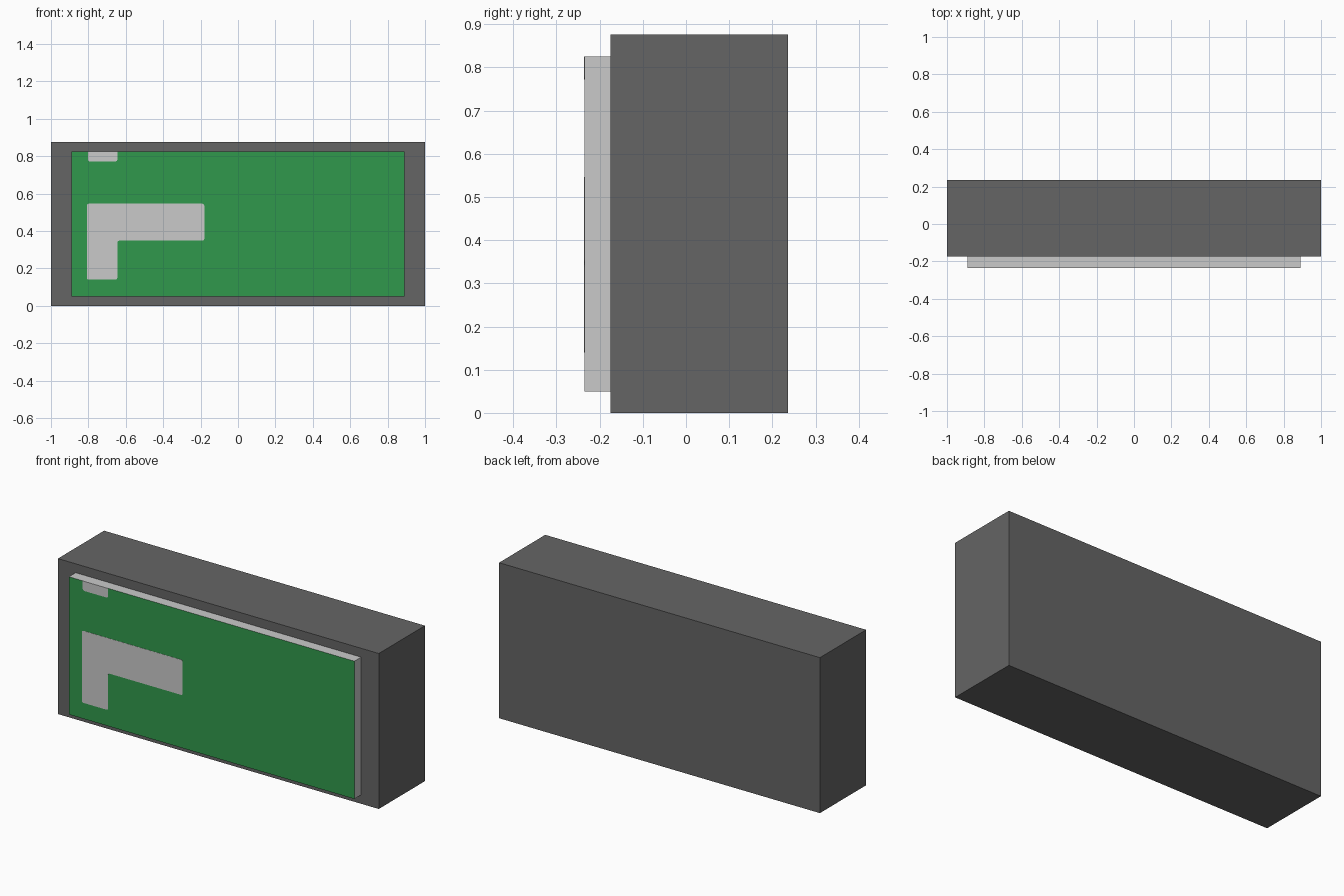
import bpy, bmesh

if "Cube" in bpy.data.objects:
    bpy.data.objects.remove(bpy.data.objects["Cube"])


def mat(name, rgb):
    m = bpy.data.materials.new(name)
    m.diffuse_color = (*rgb, 1)
    m.use_nodes = True
    m.node_tree.nodes["Principled BSDF"].inputs["Base Color"].default_value = m.diffuse_color
    return m


dark = mat("dark_grey", (0.13, 0.13, 0.13))
light = mat("light_grey", (0.59, 0.59, 0.59))
green = mat("screen_green", (0.03, 0.314, 0.072))


def finish(name, bm, mats):
    bmesh.ops.recalc_face_normals(bm, faces=bm.faces[:])
    me = bpy.data.meshes.new(name)
    for m in mats:
        me.materials.append(m)
    for f in bm.faces:
        # second material goes on the face pointing to the front
        f.normal_update()
        if len(mats) > 1 and f.normal.y < -0.9:
            f.material_index = 1
    bm.to_mesh(me)
    bm.free()
    ob = bpy.data.objects.new(name, me)
    bpy.context.collection.objects.link(ob)
    return ob


def box(name, lo, hi, mats):
    bm = bmesh.new()
    bmesh.ops.create_cube(bm, size=1)
    for v in bm.verts:
        v.co = [(a + b) / 2 + c * (b - a) for a, b, c in zip(lo, hi, v.co)]
    return finish(name, bm, mats)


def plate(name, outline, rounded, y, thick, mats):
    """Thin plate from an x-z outline; the listed corners are rounded."""
    bm = bmesh.new()
    verts = [bm.verts.new((x, y, z)) for x, z in outline]
    bm.faces.new(verts)
    bmesh.ops.bevel(bm, geom=[verts[i] for i in rounded], offset=0.01,
                    segments=3, profile=0.5, affect='VERTICES')
    ext = bmesh.ops.extrude_face_region(bm, geom=bm.faces[:])
    for v in ext["geom"]:
        if isinstance(v, bmesh.types.BMVert):
            v.co.y -= thick
    return finish(name, bm, mats)


# Main housing
box("housing", (-1, -0.175, 0), (1, 0.236, 0.876), [dark])

# Raised front panel: grey sides, green front
box("front_panel", (-0.89, -0.235, 0.05), (0.89, -0.175, 0.826), [light, green])

# Pale patches on the panel
plate("corner_patch",
      [(-0.808, 0.14), (-0.645, 0.14), (-0.645, 0.348),
       (-0.18, 0.348), (-0.18, 0.546), (-0.808, 0.546)],
      range(6), -0.2345, 0.0015, [light])
plate("top_patch",
      [(-0.803, 0.772), (-0.645, 0.772), (-0.645, 0.826), (-0.803, 0.826)],
      (0, 1), -0.2345, 0.0015, [light])
